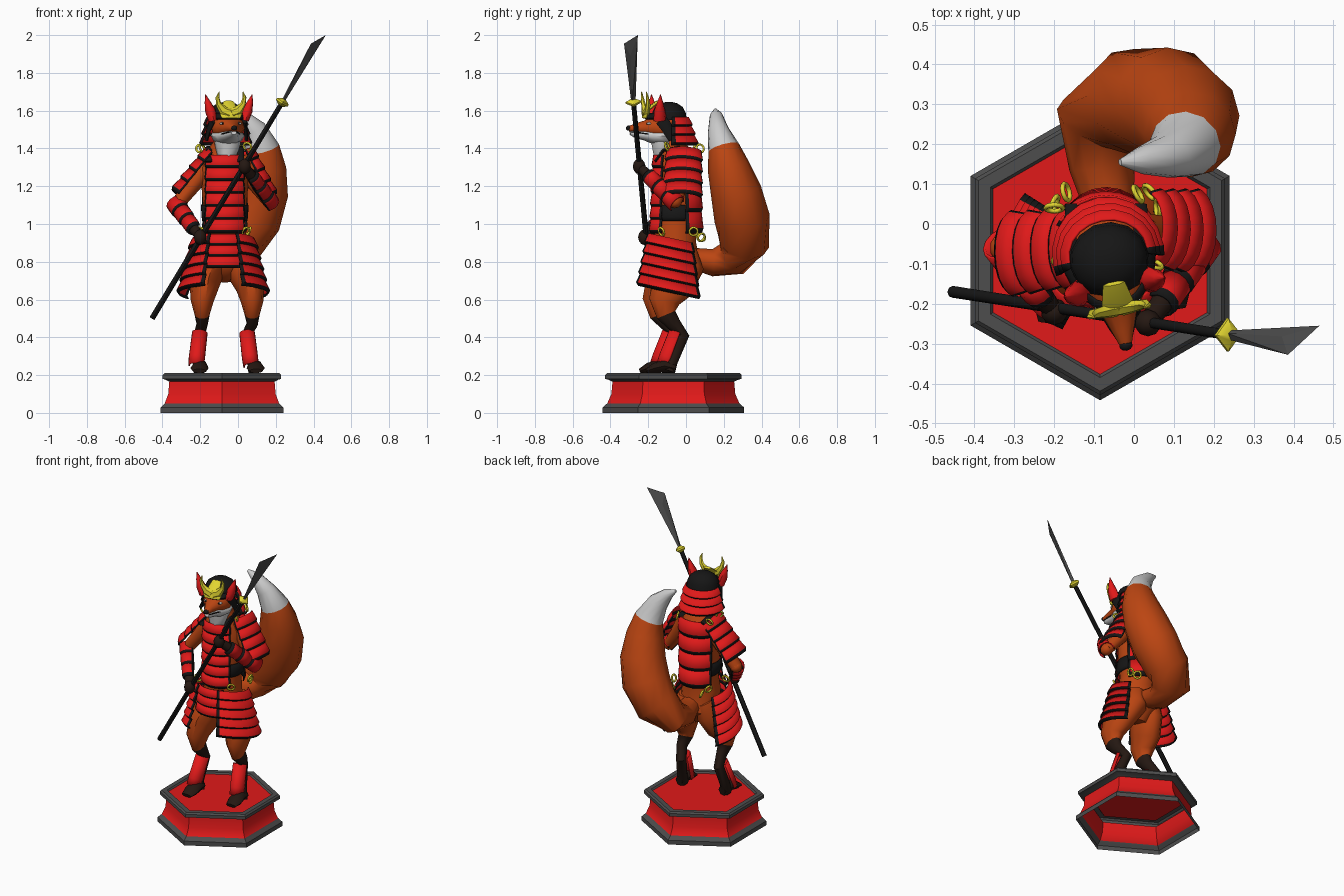
import bpy, bmesh, math
from mathutils import Vector, Matrix

if "Cube" in bpy.data.objects:
    bpy.data.objects.remove(bpy.data.objects["Cube"])

def material(name, c):
    m = bpy.data.materials.new(name)
    m.diffuse_color = (*c, 1)
    m.use_nodes = True
    m.node_tree.nodes["Principled BSDF"].inputs["Base Color"].default_value = m.diffuse_color
    return m

RED = material("red", (.75, .01, .01))
BLACK = material("black", (.008, .008, .008))
FUR = material("orange_fur", (.5, .06, .006))
DARK = material("dark_fur", (.018, .009, .006))
WHITE = material("white_fur", (.62, .62, .62))
GOLD = material("gold", (.75, .66, .03))
GREY = material("dark_grey", (.075, .075, .075))
I = Matrix.Identity(4)

def finish(name, bm, mats, M=I, angle=45):
    bmesh.ops.recalc_face_normals(bm, faces=bm.faces[:])
    me = bpy.data.meshes.new(name)
    bm.to_mesh(me)
    bm.free()
    for m in mats:
        me.materials.append(m)
    me.transform(M)
    for p in me.polygons:
        p.use_smooth = True
    me.set_sharp_from_angle(angle=math.radians(angle))
    ob = bpy.data.objects.new(name, me)
    bpy.context.collection.objects.link(ob)
    return ob

def skin(bm, rings, split=999, open_start=False):
    """Join rings with quads and cap the ends; faces from ring 'split' on use slot 1."""
    n = len(rings[0])
    for i in range(len(rings) - 1):
        for k in range(n):
            j = (k + 1) % n
            f = bm.faces.new((rings[i][k], rings[i][j], rings[i+1][j], rings[i+1][k]))
            f.material_index = int(i >= split)
    bm.faces.new(rings[-1]).material_index = int(len(rings) > split)
    if not open_start:
        bm.faces.new(rings[0])

def loft(name, pts, mats, n=10, M=I, split=999):
    """Tube through points (x, y, z, side radius, depth radius)."""
    bm = bmesh.new()
    P = [Vector(p[:3]) for p in pts]
    rings = []
    for i, p in enumerate(pts):
        t = (P[min(i+1, len(P)-1)] - P[max(i-1, 0)]).normalized()
        u = (Vector((1, 0, 0)) - t * t.x).normalized()
        v = t.cross(u)
        rings.append([bm.verts.new(P[i] + u * p[3] * math.cos(2*math.pi*k/n)
                      + v * p[4] * math.sin(2*math.pi*k/n)) for k in range(n)])
    skin(bm, rings, split)
    return finish(name, bm, mats if isinstance(mats, list) else [mats], M)

def lamellar(name, M, rows, a0, a1, flare=.012, n=8, mats=None):
    """Stepped curved plates; rows are (z, rx, ry), angles in degrees, black borders tucked under."""
    bm = bmesh.new()
    e = .05
    us = [0, e] + [e + (1-2*e)*k/n for k in range(1, n)] + [1-e, 1]
    for (z0, x0, y0), (z1, x1, y1) in zip(rows, rows[1:]):
        grid = []
        for s, g in ((0, .4), (.78, 1), (1.04, .2)):
            rx, ry, z = x0+(x1-x0)*s+flare*g, y0+(y1-y0)*s+flare*g, z0+(z1-z0)*s
            grid.append([bm.verts.new((rx*math.cos(math.radians(a0+(a1-a0)*u)),
                         ry*math.sin(math.radians(a0+(a1-a0)*u)), z)) for u in us])
        for r in (0, 1):
            for k in range(len(us)-1):
                f = bm.faces.new((grid[r][k], grid[r][k+1], grid[r+1][k+1], grid[r+1][k]))
                f.material_index = int(r == 1 or k in (0, len(us)-2))
    ob = finish(name, bm, mats or [RED, BLACK], M)
    s = ob.modifiers.new("thickness", 'SOLIDIFY')
    s.thickness, s.offset = .007, 0
    return ob

def ball(name, loc, size, mat, M=I):
    bm = bmesh.new()
    bmesh.ops.create_icosphere(bm, subdivisions=2, radius=1)
    return finish(name, bm, [mat], M @ Matrix.Translation(loc) @ Matrix.Diagonal((*size, 1)))

def axis_frame(p, q, out):
    """Frame with local z from p to q and local x toward 'out'."""
    z = (Vector(q) - Vector(p)).normalized()
    x = (Vector(out) - z * Vector(out).dot(z)).normalized()
    M = Matrix((x, z.cross(x), z)).transposed().to_4x4()
    M.translation = p
    return M, (Vector(q) - Vector(p)).length

def rows(z0, r0, z1, r1, n):
    return [(z0+(z1-z0)*i/n, r0[0]+(r1[0]-r0[0])*i/n, r0[1]+(r1[1]-r0[1])*i/n) for i in range(n+1)]

# hexagonal base, an open shell underneath
prof = [(.375, 0), (.375, .028), (.36, .042), (.35, .05), (.328, .1), (.322, .165),
        (.345, .176), (.362, .18), (.362, .2), (.352, .21), (.318, .21), (.31, .2)]
bm = bmesh.new()
rings = [[bm.verts.new((-.085 + r*math.cos(math.radians(90+60*k)), -.067 + r*math.sin(math.radians(90+60*k)), z))
          for k in range(6)] for r, z in prof]
skin(bm, rings, open_start=True)
bm.faces.ensure_lookup_table()
for i, f in enumerate(bm.faces):
    f.material_index = int(i // 6 in (3, 4, 11))
finish("base", bm, [GREY, RED], angle=35)

# torso, neck and white chest fur
loft("torso", [(-.07, -.05, .70, .05, .05), (-.07, -.035, .78, .12, .115), (-.07, -.06, .9, .12, .115),
     (-.07, -.05, 1.0, .105, .115), (-.07, -.05, 1.15, .12, .12), (-.07, -.05, 1.3, .13, .115),
     (-.07, -.06, 1.38, .1, .085), (-.065, -.08, 1.43, .065, .065), (-.06, -.09, 1.5, .06, .06)], FUR, 14)
loft("chest_fur", [(-.06, -.13, 1.48, .07, .06), (-.055, -.125, 1.42, .068, .06), (-.06, -.135, 1.36, .05, .04),
     (-.065, -.155, 1.31, .012, .02)], WHITE)

# tail
loft("tail", [(-.06, .03, .82, .06, .055), (-.08, .14, .795, .082, .072), (-.08, .25, .82, .122, .1),
     (.0, .305, .905, .14, .137), (.085, .297, 1.03, .147, .147), (.13, .265, 1.17, .137, .135),
     (.14, .225, 1.3, .115, .112), (.13, .2, 1.4, .09, .085), (.085, .17, 1.5, .065, .055),
     (.02, .16, 1.572, .035, .035), (-.035, .155, 1.605, .008, .008)], [FUR, WHITE], 12, split=7)

# legs, feet and shin guards
for side, x, ax, dy in (("right", -.19, -.205, -.02), ("left", .075, .045, .015)):
    s = -1 if x < 0 else 1
    fx = -.2 if x < 0 else .09
    loft(side+"_leg", [(-.07+s*.06, -.03, .86, .06, .09), (-.07+s*.075, -.04+dy, .78, .085, .125),
         (x-.01*s, -.09+dy, .67, .078, .115), (x, -.13+dy, .59, .06, .085), (x, -.12+dy, .52, .04, .055),
         (x, -.08+dy, .47, .03, .04), (ax, -.03+dy, .41, .03, .034), (fx-.01, -.09+dy, .27, .03, .032),
         (fx, -.11+dy, .22, .036, .04)], [FUR, DARK], 10, split=4)
    loft(side+"_foot", [(fx, -.07+dy, .235, .025, .022), (fx, -.13+dy, .248, .04, .034),
         (fx+.004*s, -.18+dy, .237, .048, .028), (fx+.005*s, -.225+dy, .222, .035, .012)], DARK, 8)
    M, L = axis_frame((ax+.003, -.06+dy, .425), (fx-.022, -.125+dy, .255), (0, -1, 0))
    lamellar(side+"_shin_guard", M, [(0, .042, .037), (L, .042, .037)], -110, 110, .003, mats=[RED, RED])

# chest, back and waist armour
C = Matrix.Translation((-.07, -.05, 0))
lamellar("chest_plates", C, rows(1.365, (.115, .115), .955, (.118, .132), 6), -145, -35)
lamellar("back_plates", C, rows(1.385, (.125, .115), .955, (.114, .128), 4), 22, 158)
for a in (-40, 158):
    lamellar("waist_belt", C, [(1.10, .122, .125), (1.02, .116, .125)], a, a+62, .002, 6, [BLACK, BLACK])
for x in (-.155, .015):
    loft("shoulder_strap", [(x, -.165, 1.33, .018, .008), (x, -.12, 1.39, .018, .01), (x, -.04, 1.405, .02, .01),
         (x, .05, 1.38, .018, .008)], BLACK, 6)

# skirt panels, side panels hang lower toward the back
lamellar("front_skirt", Matrix.Translation((-.08, -.06, 0)), rows(.945, (.13, .135), .77, (.145, .15), 3), -131, -49)
S = Matrix.Translation((-.078, -.06, 0))
S[2][1] = -.22
for side, a in (("right", (-114, -218)), ("left", (-66, 38))):
    lamellar(side+"_side_skirt", S, rows(.92, (.155, .145), .635, (.23, .205), 5), *a, flare=.018)

# arms: fur, shoulder plates, forearm plates, hands
arms = {"right": ((-.14, -.04, 1.35), (-.23, -.05, 1.22), (-.325, -.06, 1.1), (-.2, -.22, .93),
                  (-.13, -.06, 1.37), (-.305, -.075, 1.15), (-1, 0, .5)),
        "left": ((.01, -.03, 1.35), (.08, -.03, 1.23), (.165, -.06, 1.12), (.035, -.248, 1.305),
                 (.03, -.01, 1.385), (.155, -.02, 1.14), (1, 0, .5))}
for side, (sh, up, el, ha, p, q, out) in arms.items():
    elbow, hand = Vector(el), Vector(ha)
    mid = elbow.lerp(hand, .45)
    loft(side+"_arm", [(*sh, .06, .06), (*up, .045, .05), (*el, .036, .04)], FUR)
    ball(side+"_elbow", elbow, (.037, .04, .037), FUR)
    loft(side+"_forearm", [(*elbow, .034, .034), (*mid, .036, .034), (*hand, .024, .024)], DARK)
    ball(side+"_hand", hand, (.034, .034, .042), DARK)
    M, L = axis_frame(elbow, hand, out)
    lamellar(side+"_forearm_plates", M, rows(-.02, (.045, .045), L*.75, (.033, .033), 3), -125, 125, .005)
    M, L = axis_frame(p, q, out)
    lamellar(side+"_shoulder_plates", M, rows(0, (.045, .085), L, (.05, .095), 4), -80, 80, .013)

# head, built facing -y and turned slightly
H = Matrix.Translation((-.06, -.1, 1.5)) @ Matrix.Rotation(math.radians(11), 4, 'Z')
loft("head", [(0, .07, .01, .04, .04), (0, .03, .015, .08, .07), (0, -.04, .01, .09, .072), (0, -.085, .012, .073, .058),
     (0, -.12, .01, .046, .038), (0, -.17, .008, .028, .024), (0, -.205, .005, .016, .015)], FUR, 12, H)
loft("muzzle", [(0, .03, -.03, .07, .045), (0, -.03, -.033, .091, .05), (0, -.08, -.033, .072, .042),
     (0, -.12, -.028, .045, .03), (0, -.175, -.022, .026, .021), (0, -.198, -.016, .014, .012)], WHITE, 12, H)
ball("nose", (0, -.208, .008), (.017, .014, .014), BLACK, H)
for s in (-1, 1):
    ball("eye", (s*.045, -.106, .032), (.015, .012, .007), WHITE, H)
    ball("pupil", (s*.043, -.116, .032), (.005, .005, .006), BLACK, H)
    loft("mouth", [(s*.014, -.198, -.012, .003, .003), (s*.03, -.16, -.016, .004, .004),
         (s*.048, -.11, -.024, .004, .004)], BLACK, 6, H)
    loft("cheek_guard", [(s*.085, -.045, .05, .012, .035), (s*.1, -.015, 0, .01, .03),
         (s*.108, .005, -.055, .01, .018)], BLACK, 8, H)
    # armoured ears and crest horns
    loft("ear", [(s*.085, -.055, .05, .024, .035), (s*.1, -.06, .1, .028, .03), (s*.115, -.06, .145, .016, .016),
         (s*.126, -.06, .185, .002, .002)], RED, 8, H)
    loft("crest_horn", [(s*.005, -.118, .085, .026, .016), (s*.04, -.115, .1, .026, .016),
         (s*.066, -.115, .135, .015, .012), (s*.073, -.12, .17, .01, .008), (s*.064, -.125, .2, .002, .002)], GOLD, 6, H)

# helmet bowl, brow band, crest plate and neck guard
loft("helmet_bowl", [(0, .01, .05, .1, .095), (0, .01, .09, .096, .088), (0, .01, .118, .08, .074),
     (0, .01, .138, .05, .046), (0, .01, .146, .015, .015)], BLACK, 14, H)
lamellar("helmet_brow", H, [(.085, .088, .098), (.055, .094, .112)], -165, -15, .008, mats=[BLACK, BLACK])
loft("crest_plate", [(0, -.122, .06, .05, .01), (0, -.118, .085, .06, .012), (0, -.1, .11, .04, .01),
     (0, -.05, .148, .028, .008)], GOLD, 6, H)
lamellar("neck_guard", H @ Matrix.Translation((0, .025, 0)), rows(.065, (.094, .08), -.08, (.124, .128), 3),
         -12, 192, .016, 10)

# golden cord rings at shoulders and hips
for k, (x, y, z) in enumerate([(-.2, .04, 1.4), (-.19, -.08, 1.4), (.01, .075, 1.4), (.05, -.1, 1.41), (.04, -.13, .96),
                (.06, .04, .96), (.04, .08, .93), (-.2, -.13, .96), (-.2, .05, .96), (-.17, .08, .93)]):
    bpy.ops.mesh.primitive_torus_add(location=(x, y, z), rotation=(1.2, .4*(k % 3), .9*k), major_radius=.022,
                                     minor_radius=.006, major_segments=12, minor_segments=6)
    ob = bpy.context.object
    ob.name = "cord_ring"
    ob.data.materials.append(GOLD)
    bpy.ops.object.shade_smooth()

# polearm: shaft, guard, blade
a, b = Vector((-.455, -.17, .5)), Vector((.235, -.278, 1.645))
loft("polearm_shaft", [(*a, .015, .015), (*b, .013, .013)], BLACK, 8)
d = (b - a).normalized()
loft("polearm_guard", [(*(b - d*.02), .016, .016), (*(b - d*.005), .036, .042), (*(b + d*.005), .036, .042),
     (*(b + d*.018), .014, .014)], GOLD, 4)
low, heel, tip = b + d*.01, Vector((.386, -.328, 1.955)), Vector((.465, -.255, 2.0))
nrm = (heel - low).cross(tip - low).normalized()
bm = bmesh.new()
mid = low.lerp((heel + tip)/2, .75)
for p in (low + nrm*.01, low - nrm*.01, low + Vector((0, .012, 0)), low - Vector((0, .012, 0)),
          mid + nrm*.012, mid - nrm*.012, heel, tip):
    bm.verts.new(p)
bmesh.ops.convex_hull(bm, input=bm.verts[:])
finish("polearm_blade", bm, [GREY], angle=10)
